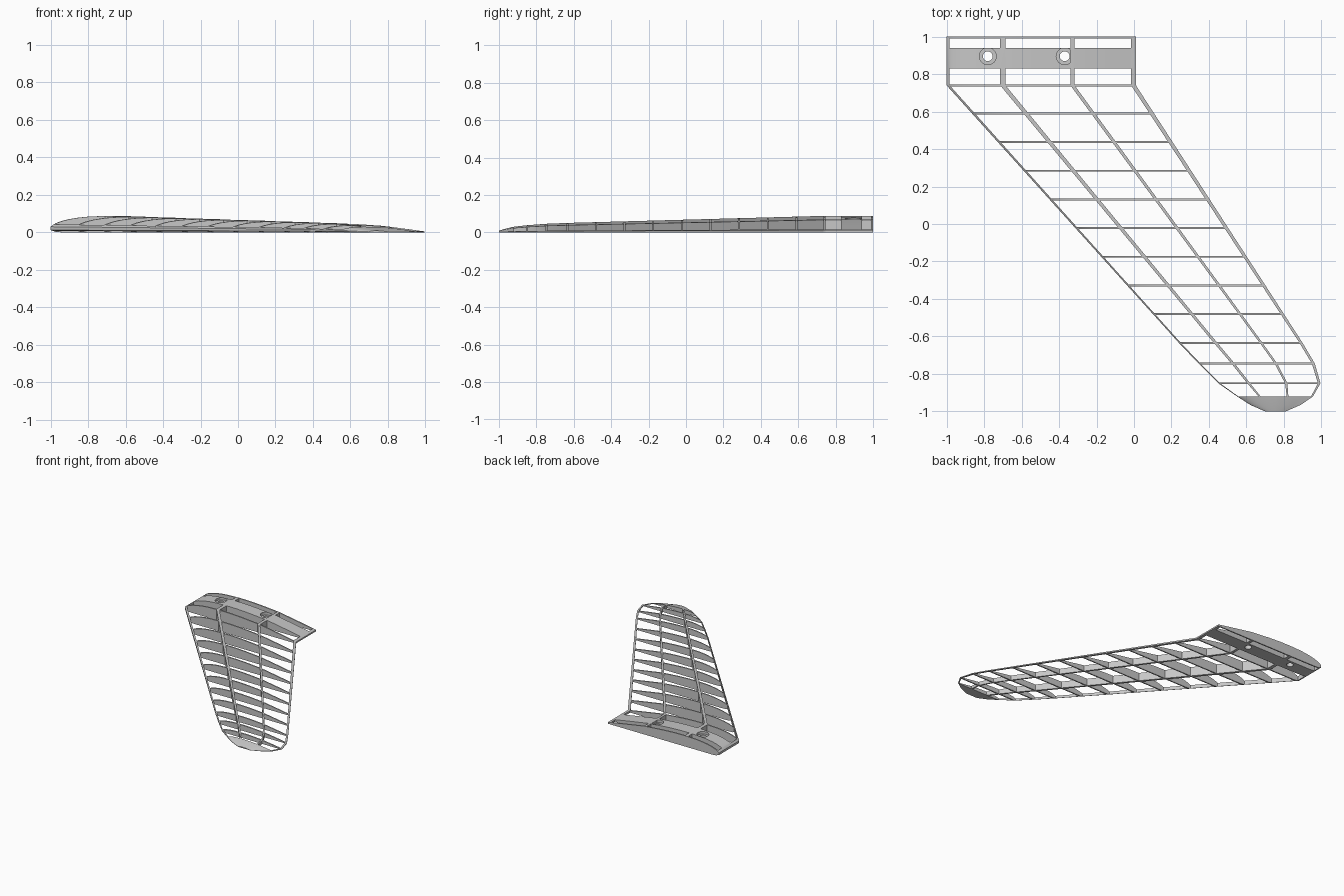
import bpy
import bmesh
from math import radians

cube = bpy.data.objects.get("Cube")
if cube:
    bpy.data.objects.remove(cube)

grey = bpy.data.materials.new("light grey")
grey.use_nodes = True
COLOUR = (0.57, 0.57, 0.57, 1)
grey.diffuse_color = COLOUR
grey.node_tree.nodes["Principled BSDF"].inputs["Base Color"].default_value = COLOUR

# Planform stations: y, leading edge x, trailing edge x, thickness scale
STATIONS = [(1, -1, 0.01, 1), (0.74, -1, 0.01, 1), (-0.635, 0.24, 0.9, 0.57),
            (-0.745, 0.345, 0.965, 0.52), (-0.85, 0.45, 0.995, 0.43),
            (-0.92, 0.55, 0.955, 0.34), (-0.965, 0.62, 0.89, 0.22), (-1, 0.7, 0.81, 0.1)]

# Airfoil: chord fraction, height
UPPER = [(0, 0.03), (0.015, 0.042), (0.03, 0.05), (0.06, 0.061), (0.1, 0.071), (0.15, 0.079),
         (0.2, 0.084), (0.3, 0.088), (0.4, 0.087), (0.5, 0.082), (0.67, 0.068), (0.85, 0.038), (1, 0.012)]
LOWER = [(0, 0.012), (0.03, 0.002), (0.06, 0), (1, 0)]


def lerp_table(table, t):
    """Linear lookup in rows sorted by their first value."""
    for a, b in zip(table, table[1:]):
        if a[0] <= t <= b[0]:
            f = (t - a[0]) / (b[0] - a[0])
            return [p + (q - p) * f for p, q in zip(a, b)]
    return list(table[-1])


def section(y, u0, u1):
    """Closed airfoil slice at y between two chord fractions."""
    _, lead, trail, scale = lerp_table(STATIONS[::-1], y)

    def side(table):
        us = [u0] + [u for u, _ in table if u0 < u < u1] + [u1]
        return [(u, lerp_table(table, u)[1]) for u in us]
    outline = side(UPPER) + side(LOWER)[::-1]
    return [(lead + (trail - lead) * u, y, z * scale) for u, z in outline]


def loft(name, ys, u0=0, u1=1):
    """Solid running through airfoil slices at the given y values."""
    bm = bmesh.new()
    rings = [[bm.verts.new(p) for p in section(y, u0, u1)] for y in ys]
    n = len(rings[0])
    for a, b in zip(rings, rings[1:]):
        for i in range(n):
            j = (i + 1) % n
            bm.faces.new((a[i], a[j], b[j], b[i]))
    bm.faces.new(rings[0])
    bm.faces.new(rings[-1][::-1])
    bmesh.ops.recalc_face_normals(bm, faces=bm.faces)
    mesh = bpy.data.meshes.new(name)
    bm.to_mesh(mesh)
    bm.free()
    obj = bpy.data.objects.new(name, mesh)
    bpy.context.collection.objects.link(obj)
    mesh.materials.append(grey)
    return obj


def activate(obj):
    bpy.ops.object.select_all(action='DESELECT')
    obj.select_set(True)
    bpy.context.view_layer.objects.active = obj


def drill(obj, x, y, radius, bottom):
    """Cut a round hole from above down to the given height."""
    bpy.ops.mesh.primitive_cylinder_add(vertices=32, radius=radius, depth=0.3,
                                        location=(x, y, bottom + 0.15))
    cutter = bpy.context.object
    cutter.hide_render = True
    activate(obj)
    mod = obj.modifiers.new("hole", 'BOOLEAN')
    mod.operation = 'DIFFERENCE'
    mod.solver = 'EXACT'
    mod.object = cutter
    bpy.ops.object.modifier_apply(modifier=mod.name)
    bpy.data.objects.remove(cutter)


parts = []

# Lengthwise members from root to tip
spar_ys = [s[0] for s in STATIONS[:6]]
for name, u0, u1 in (("leading_edge", 0, 0.016), ("front_spar", 0.283, 0.311),
                     ("rear_spar", 0.654, 0.676), ("trailing_edge", 0.975, 1)):
    parts.append(loft(name, spar_ys, u0, u1))

# Thin crosswise ribs
rib_ys = [0.995, 0.74] + [0.59 - 0.153 * i for i in range(9)] + [-0.745, -0.85]
for i, y in enumerate(rib_ys):
    parts.append(loft(f"rib_{i + 1}", (y + 0.005, y - 0.005)))

# Solid rounded tip
parts.append(loft("wing_tip", [s[0] for s in STATIONS[5:]]))

# Thick mounting rib with two counterbored bolt holes
mount = loft("mounting_rib", (0.94, 0.83))
for x, floor in ((-0.78, 0.065), (-0.37, 0.05)):
    drill(mount, x, 0.895, 0.045, floor)
    drill(mount, x, 0.895, 0.026, -0.1)
parts.append(mount)

for obj in parts:
    activate(obj)
    bpy.ops.object.shade_smooth_by_angle(angle=radians(25))
